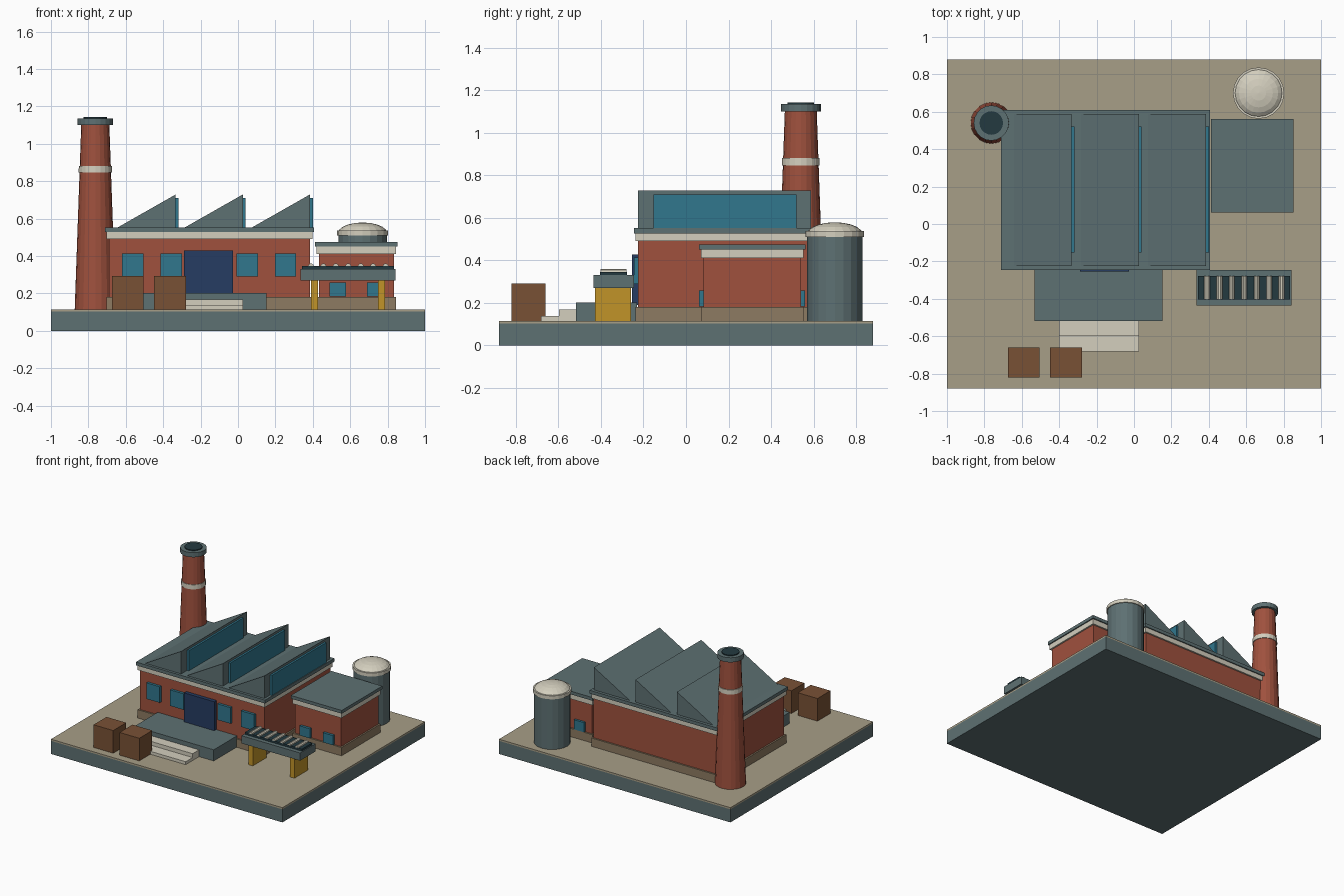
import bpy, bmesh, math

if "Cube" in bpy.data.objects:
    bpy.data.objects.remove(bpy.data.objects["Cube"])


def material(name, r, g, b):
    m = bpy.data.materials.new(name)
    m.diffuse_color = tuple((c / 255) ** 2.2 for c in (r, g, b)) + (1,)
    m.use_nodes = True
    m.node_tree.nodes["Principled BSDF"].inputs["Base Color"].default_value = m.diffuse_color
    return m


SLATE = material("slate", 94, 112, 114)
BRICK = material("brick", 158, 82, 64)
CREAM = material("cream", 210, 205, 188)
SAND = material("sand", 166, 157, 134)
STONE = material("stone", 140, 122, 98)
GLASS = material("glass", 52, 118, 140)
NAVY = material("navy", 42, 62, 98)
YELLOW = material("yellow", 192, 146, 45)
WOOD = material("wood", 120, 82, 56)
DARK = material("dark", 40, 60, 66)


def finish(name, bm, mat):
    bmesh.ops.recalc_face_normals(bm, faces=bm.faces)
    me = bpy.data.meshes.new(name)
    bm.to_mesh(me)
    bm.free()
    me.materials.append(mat)
    ob = bpy.data.objects.new(name, me)
    bpy.context.collection.objects.link(ob)
    return ob


def box(name, x0, x1, y0, y1, z0, z1, mat):
    bm = bmesh.new()
    bmesh.ops.create_cube(bm, size=1)
    for v in bm.verts:
        v.co = ((x0 + x1) / 2 + v.co.x * (x1 - x0),
                (y0 + y1) / 2 + v.co.y * (y1 - y0),
                (z0 + z1) / 2 + v.co.z * (z1 - z0))
    return finish(name, bm, mat)


def extrude_y(name, profile, y0, y1, mat):
    """Sweep an XZ outline from y0 to y1."""
    bm = bmesh.new()
    face = bm.faces.new([bm.verts.new((x, y0, z)) for x, z in profile])
    new = bmesh.ops.extrude_face_region(bm, geom=[face])["geom"]
    verts = [g for g in new if isinstance(g, bmesh.types.BMVert)]
    bmesh.ops.translate(bm, verts=verts, vec=(0, y1 - y0, 0))
    return finish(name, bm, mat)


def lathe(name, x, y, profile, mat, n=20):
    """Stack rings of (radius, z) around a vertical axis, capped at both ends."""
    bm = bmesh.new()
    rings = [[bm.verts.new((x + r * math.cos(2 * math.pi * i / n),
                            y + r * math.sin(2 * math.pi * i / n), z))
              for i in range(n)] for r, z in profile]
    for a, b in zip(rings, rings[1:]):
        for i in range(n):
            j = (i + 1) % n
            bm.faces.new((a[i], a[j], b[j], b[i]))
    bm.faces.new(rings[0])
    bm.faces.new(rings[-1])
    return finish(name, bm, mat)


G = 0.115  # yard level

# Ground slab
box("base_slab", -1, 1, -0.88, 0.88, 0, 0.102, SLATE)
box("yard_surface", -1, 1, -0.88, 0.88, 0.102, G, SAND)


def building(name, x0, x1, y0, y1, brick_top, cream_top, roof_top):
    """Brick block with plinth, cornice and overhanging flat roof."""
    for part, grow, z0, z1, mat in (
            ("plinth", 0.012, G, 0.18, STONE),
            ("walls", 0, 0.18, brick_top, BRICK),
            ("cornice", 0.012, brick_top, cream_top, CREAM),
            ("roof", 0.02, cream_top, roof_top, SLATE)):
        box(f"{name}_{part}", x0 - grow, x1 + grow, y0 - grow, y1 + grow, z0, z1, mat)


building("hall", -0.69, 0.385, -0.225, 0.59, 0.49, 0.527, 0.553)
building("annex", 0.433, 0.833, 0.082, 0.542, 0.41, 0.45, 0.475)

# Saw-tooth roof lights
for i, x in enumerate((-0.648, -0.289, 0.07)):
    extrude_y(f"sawtooth_roof_{i}", [(x, 0.55), (x + 0.315, 0.55), (x + 0.315, 0.729)],
              -0.225, 0.587, SLATE)
    box(f"sawtooth_glass_{i}", x + 0.31, x + 0.33, -0.153, 0.52, 0.55, 0.71, GLASS)

# Hall door and windows
box("loading_door", -0.289, -0.027, -0.254, -0.22, 0.19, 0.428, NAVY)
for i, x in enumerate((-0.562, -0.357, 0.05, 0.254)):
    box(f"hall_window_{i}", x - 0.057, x + 0.057, -0.245, -0.22, 0.289, 0.414, GLASS)

# Annex windows, front and back
for i, x in enumerate((0.533, 0.733)):
    box(f"annex_front_window_{i}", x - 0.044, x + 0.044, 0.062, 0.09, 0.183, 0.258, GLASS)
    box(f"annex_back_window_{i}", x - 0.044, x + 0.044, 0.535, 0.56, 0.183, 0.258, GLASS)

# Loading dock and steps
box("loading_dock", -0.533, 0.153, -0.518, -0.23, G, 0.202, SLATE)
box("upper_step", -0.402, 0.026, -0.597, -0.51, G, 0.168, CREAM)
box("lower_step", -0.402, 0.026, -0.683, -0.59, G, 0.138, CREAM)

# Crates
for i, x in enumerate((-0.589, -0.364)):
    box(f"crate_{i}", x - 0.085, x + 0.085, -0.82, -0.66, G, 0.292, WOOD)

# Conveyor
box("conveyor_frame", 0.335, 0.842, -0.436, -0.245, 0.27, 0.33, SLATE)
box("conveyor_belt", 0.342, 0.835, -0.404, -0.277, 0.325, 0.346, DARK)
for i, x in enumerate((0.408, 0.768)):
    box(f"conveyor_leg_{i}", x - 0.019, x + 0.019, -0.427, -0.258, G, 0.275, YELLOW)
for i in range(7):
    cx = 0.39 + i * 0.0665
    ring = [(cx + 0.016 * math.cos(math.pi * k / 5), 0.344 + 0.016 * math.sin(math.pi * k / 5))
            for k in range(10)]
    extrude_y(f"conveyor_roller_{i}", ring, -0.403, -0.279, CREAM)

# Chimney
CX, CY = -0.763, 0.54
lathe("chimney_stack", CX, CY, [(0.11, G), (0.075, 1.105)], BRICK)
lathe("chimney_band", CX, CY, [(0.089, 0.847), (0.088, 0.882)], CREAM)
lathe("chimney_cap", CX, CY, [(0.094, 1.1), (0.094, 1.136)], SLATE)
lathe("chimney_mouth", CX, CY, [(0.063, 1.12), (0.063, 1.143)], DARK)

# Storage tank with shallow dome
TX, TY = 0.666, 0.7
lathe("tank_body", TX, TY, [(0.13, G), (0.13, 0.52)], SLATE)
lathe("tank_rim", TX, TY, [(0.137, 0.51), (0.137, 0.537)], CREAM)
dome = [(0.13 * math.cos(a), 0.525 + 0.054 * math.sin(a))
        for a in (math.radians(d) for d in (0, 18, 36, 54, 72, 89))]
lathe("tank_dome", TX, TY, dome, CREAM)
